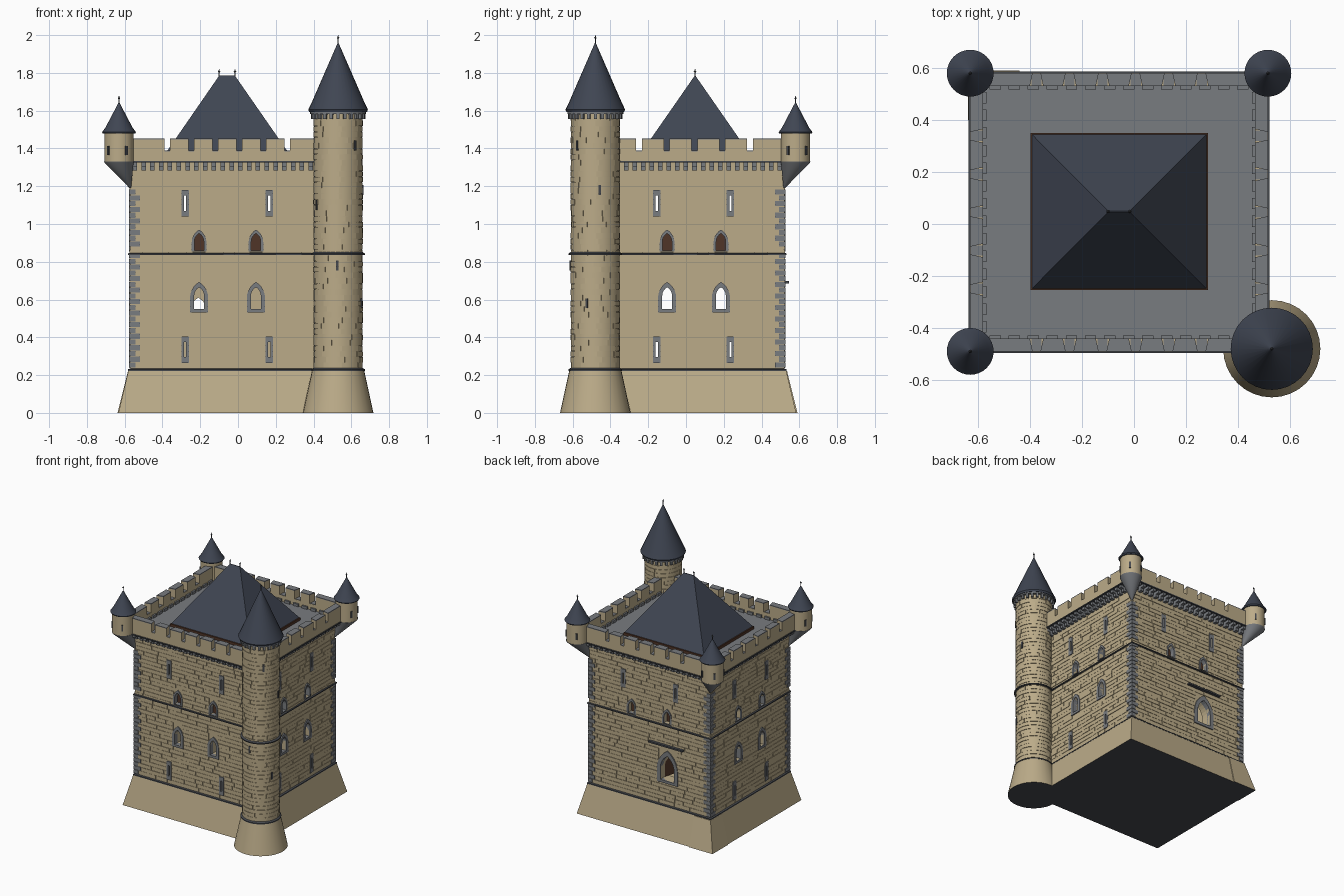
import bpy, bmesh, math, random
from mathutils import Vector as V

if "Cube" in bpy.data.objects:
    bpy.data.objects.remove(bpy.data.objects["Cube"])

random.seed(4)
X0, X1, Y0, Y1 = -0.57, 0.455, -0.43, 0.52      # wall faces of the keep
OV = 0.06                                        # parapet overhang
TX, TY, TR = 0.53, -0.48, 0.13                   # round stair tower


def mat(name, r, g, b):
    m = bpy.data.materials.new(name)
    m.diffuse_color = (r, g, b, 1)
    m.use_nodes = True
    m.node_tree.nodes["Principled BSDF"].inputs["Base Color"].default_value = m.diffuse_color
    return m


SAND = mat("sandstone", 0.50, 0.41, 0.25)
GREY = mat("grey_stone", 0.19, 0.20, 0.215)
DARK = mat("dark_stone", 0.06, 0.065, 0.075)
SLATE = mat("slate", 0.05, 0.06, 0.085)
WOOD = mat("wood", 0.08, 0.035, 0.02)


def loft(bm, rings, wrap=False):
    vs = [[bm.verts.new(p) for p in r] for r in rings]
    n = len(vs[0])
    for a, b in zip(vs, vs[1:] + vs[:1] if wrap else vs[1:]):
        for i in range(n):
            bm.faces.new((a[i], a[(i + 1) % n], b[(i + 1) % n], b[i]))
    if not wrap:
        bm.faces.new(vs[0])
        bm.faces.new(vs[-1])


def obj(name, bm, m, smooth=False):
    bmesh.ops.recalc_face_normals(bm, faces=bm.faces)
    me = bpy.data.meshes.new(name)
    bm.to_mesh(me)
    bm.free()
    me.materials.append(m)
    if smooth:
        me.shade_smooth()
        me.set_sharp_from_angle(angle=math.radians(30))
    o = bpy.data.objects.new(name, me)
    bpy.context.collection.objects.link(o)
    return o


def rect(x0, x1, y0, y1, z):
    return [V((x0, y0, z)), V((x1, y0, z)), V((x1, y1, z)), V((x0, y1, z))]


def keep_rect(d, z):
    return rect(X0 - d, X1 + d, Y0 - d, Y1 + d, z)


def circle(cx, cy, r, z, n=32):
    return [V((cx + r * math.cos(i * math.tau / n), cy + r * math.sin(i * math.tau / n), z)) for i in range(n)]


def lathe(bm, cx, cy, prof, n=32):
    loft(bm, [circle(cx, cy, r, z, n) for r, z in prof])


# Each wall: along direction, outward normal, distance, start, end
WALLS = {"front": (V((1, 0, 0)), V((0, -1, 0)), -Y0, X0, X1),
         "right": (V((0, 1, 0)), V((1, 0, 0)), X1, Y0, Y1),
         "back": (V((1, 0, 0)), V((0, 1, 0)), Y1, X0, X1),
         "left": (V((0, 1, 0)), V((-1, 0, 0)), -X0, Y0, Y1)}


def at(w, u, n, z):
    return w[0] * u + w[1] * (w[2] + n) + V((0, 0, z))


def block(bm, w, u0, u1, n0, n1, z0, z1):
    loft(bm, [[at(w, u, n, z) for u, n in ((u0, n0), (u1, n0), (u1, n1), (u0, n1))] for z in (z0, z1)])


def arch(u, hw, z0, z1):                          # pointed arch outline
    s = z1 - math.sqrt(3) * hw
    right = [(hw * (2 * math.cos(a) - 1), s + 2 * hw * math.sin(a)) for a in [i * math.pi / 15 for i in range(6)]]
    pts = [(-hw, z0), (hw, z0)] + right + [(-x, z) for x, z in right[-2::-1]]
    return [(u + x, z) for x, z in pts]


def slot(u, hw, z0, z1):
    return [(u - hw, z0), (u + hw, z0), (u + hw, z1), (u - hw, z1)]


def ext(w, pts, n):
    return [at(w, u, n, z) for u, z in pts]


# Openings: cutters, stone surrounds, shutters and the door
cut, frames, shutters = bmesh.new(), bmesh.new(), bmesh.new()
holes = {k: [] for k in WALLS}


def opening(k, fn, u, hw, z0, z1, bx, b0, b1):
    w = WALLS[k]
    inner, outer = fn(u, hw, z0, z1), fn(u, hw + bx, z0 - b0, z1 + b1)
    loft(cut, [ext(w, inner, 0.03), ext(w, inner, -0.12)])
    loft(frames, [ext(w, outer, 0.008), ext(w, inner, 0.008), ext(w, inner, -0.03), ext(w, outer, -0.03)], True)
    holes[k].append((u - hw - bx * 0.6, u + hw + bx * 0.6, z0 - b0, z1 + b1))


for k, w in WALLS.items():
    wins, slits = ((-0.206, 0.095), (-0.28, 0.165)) if k in ("front", "back") else ((-0.10, 0.185), (-0.155, 0.235))
    for u in wins:
        opening(k, arch, u, 0.025, 0.86, 0.95, 0.014, 0.005, 0.02)
        loft(shutters, [ext(w, arch(u, 0.027, 0.855, 0.955), n) for n in (-0.03, -0.045)])
        if k != "back":
            opening(k, arch, u, 0.026, 0.55, 0.665, 0.022, 0.018, 0.028)
    for u in slits:
        for z in (1.04, 0.265) if k != "back" else (1.04,):
            opening(k, slot, u, 0.006, z + 0.03, z + 0.11, 0.014, 0.03, 0.03)
B = WALLS["back"]
opening("back", arch, -0.21, 0.058, 0.42, 0.61, 0.03, 0.02, 0.04)
loft(shutters, [[at(B, u, n, z) for u, n in ((-0.153, -0.05), (-0.143, -0.055), (-0.17, -0.14), (-0.18, -0.135))]
                for z in (0.42, 0.56)])
obj("window_surrounds", frames, GREY)
obj("shutters_and_door", shutters, WOOD)
bm = bmesh.new()
block(bm, B, -0.35, -0.06, 0, 0.025, 0.685, 0.697)
obj("door_weather_ledge", bm, DARK)

# Hollow keep wall with cut openings
bm = bmesh.new()
loft(bm, [keep_rect(0, 0.2), keep_rect(0, 1.33)])
keep = obj("keep_walls", bm, SAND)
cav = bmesh.new()
loft(cav, [keep_rect(-0.08, 0.225), keep_rect(-0.08, 1.25)])
cutters = [obj("cavity_cutter", cav, SAND), obj("opening_cutter", cut, SAND)]
for c in cutters:
    c.hide_render = True
    md = keep.modifiers.new("cut", "BOOLEAN")
    md.object, md.operation, md.solver = c, "DIFFERENCE", "EXACT"
dg = bpy.context.evaluated_depsgraph_get()
done = bpy.data.meshes.new_from_object(keep.evaluated_get(dg))
keep.modifiers.clear()
keep.data = done
for c in cutters:
    bpy.data.objects.remove(c)

# Coursed masonry on the four walls
bm = bmesh.new()
H = 0.0298
for k, w in WALLS.items():
    for i in range(35):
        z = 0.238 + i * H
        spans, u = [], w[3]
        for h in sorted(h for h in holes[k] if h[2] < z + H and h[3] > z):
            spans.append((u, h[0]))
            u = h[1]
        for a, b in spans + [(u, w[4])]:
            while a < b - 0.004:
                e = a + random.uniform(0.06, 0.15)
                e = b if e > b - 0.03 else e
                block(bm, w, a, e - 0.002, -0.005, random.uniform(0.002, 0.005), z, z + H - 0.002)
                a = e
obj("wall_masonry", bm, SAND)

# Corner quoins
bm = bmesh.new()
for cx, cy, sx, sy in ((X0, Y0, 1, 1), (X0, Y1, 1, -1), (X1, Y1, -1, -1)):
    for i in range(31):
        a, b = (0.05, 0.028) if i % 2 else (0.028, 0.05)
        z = 0.24 + i * 0.0305
        if abs(z - 0.84) > 0.015:
            xs, ys = sorted((cx - sx * 0.008, cx + sx * a)), sorted((cy - sy * 0.008, cy + sy * b))
            loft(bm, [rect(*xs, *ys, z), rect(*xs, *ys, z + 0.027)])
obj("quoins", bm, GREY)

# Battered plinth, its corner block, tower plinth
bm = bmesh.new()
loft(bm, [keep_rect(0.063, 0), keep_rect(0.01, 0.225)])
loft(bm, [rect(-0.638, -0.44, 0.4, 0.59, 0), rect(-0.582, -0.44, 0.4, 0.535, 0.222)])
lathe(bm, TX, TY, [(0.187, 0), (0.138, 0.225)])
pl = obj("plinth", bm, SAND, True)
pl.data.materials.append(DARK)
for p in pl.data.polygons:
    p.material_index = int(p.normal.z < -0.9)

# String courses
bm = bmesh.new()
for z in (0.223, 0.836):
    loft(bm, [keep_rect(d, z + h) for d, h in ((-0.01, 0), (0.012, 0), (0.012, 0.008), (-0.01, 0.015))], True)
    lathe(bm, TX, TY, [(TR + 0.012, z), (TR + 0.012, z + 0.008), (TR, z + 0.015)])
loft(bm, [keep_rect(d, z) for d, z in ((0, 1.325), (OV + 0.006, 1.325), (OV + 0.006, 1.333), (0, 1.333))], True)
obj("string_courses", bm, DARK, True)

# Corbel table, parapet with splayed crenels, coping
corb, par, cop = bmesh.new(), bmesh.new(), bmesh.new()
for k, w in WALLS.items():
    n = int((w[4] - w[3]) / 0.045)
    for i in range(n):
        u = w[3] + (i + 0.5) * (w[4] - w[3]) / n
        block(corb, w, u - 0.012, u + 0.012, -0.01, 0.03, 1.283, 1.306)
        block(corb, w, u - 0.012, u + 0.012, -0.01, 0.056, 1.304, 1.326)
    lo, hi, mid = w[3] - OV, w[4] + OV, (w[3] + w[4]) / 2
    block(par, w, lo, hi, OV - 0.05, OV, 1.33, 1.385)
    gaps, step = (6, 0.127) if k in ("front", "back") else (5, 0.147)
    cs = [mid + (i - (gaps - 1) / 2) * step for i in range(gaps)]
    for a, b in zip([lo - 0.015] + cs, cs + [hi + 0.015]):
        plan = [(a + 0.015, OV), (b - 0.015, OV), (b - 0.026, OV - 0.05), (a + 0.026, OV - 0.05)]
        loft(par, [[at(w, u, n, z) for u, n in plan] for z in (1.38, 1.447)])
        loft(cop, [[at(w, u, n, z) for u, n in plan] for z in (1.447, 1.453)])
    for c in cs:
        block(cop, w, c - 0.02, c + 0.02, OV - 0.049, OV - 0.001, 1.384, 1.388)
    for i in range(14):                           # drainage blocks along the wall walk
        u = w[3] + (i + 0.5) * (w[4] - w[3]) / 14
        block(cop, w, u - 0.022, u + 0.022, -0.002, 0.012, 1.335, 1.36)
obj("corbels", corb, GREY)
obj("parapet", par, SAND)
obj("parapet_coping", cop, GREY)
bm = bmesh.new()
loft(bm, [keep_rect(OV - 0.01, 1.327), keep_rect(OV - 0.01, 1.34)])
obj("roof_deck", bm, GREY)

# Main hipped roof
bm = bmesh.new()
loft(bm, [rect(-0.398, 0.284, -0.254, 0.35, 1.335), rect(-0.398, 0.284, -0.254, 0.35, 1.36)])
obj("roof_kerb", bm, WOOD)
bm = bmesh.new()
loft(bm, [rect(-0.392, 0.278, -0.248, 0.344, 1.362), rect(-0.1, -0.016, 0.046, 0.05, 1.785)])
obj("main_roof", bm, SLATE)


def finial(bm, x, y, z, h):
    lathe(bm, x, y, [(0.003, z - 0.02), (0.003, z + h * 0.5), (0.007, z + h * 0.6), (0.003, z + h * 0.75), (0.001, z + h)], 8)


fin, roofs, slit = bmesh.new(), bmesh.new(), bmesh.new()
finial(fin, -0.1, 0.048, 1.785, 0.035)
finial(fin, -0.016, 0.048, 1.785, 0.035)


def tower_slit(cx, cy, r, ang, z, h):
    d = V((math.cos(math.radians(ang)), math.sin(math.radians(ang)), 0))
    w = (V((-d.y, d.x, 0)), d, r + d.x * cx + d.y * cy)
    u = w[0].x * cx + w[0].y * cy
    block(slit, w, u - 0.006, u + 0.006, -0.02, 0.006, z - h, z + h)


# Corner turrets on skewed corbel cones
bm, cones = bmesh.new(), bmesh.new()
for cx, cy, ang in ((X0, Y0, 225), (X0, Y1, 135), (X1, Y1, 45)):
    x, y = cx + OV * (1 if cx > 0 else -1), cy + OV * (1 if cy > 0 else -1)
    lathe(bm, x, y, [(0.077, 1.325), (0.077, 1.485)])
    loft(cones, [circle(cx, cy, 0.004, 1.19), circle(x, y, 0.077, 1.325), circle(x, y, 0.079, 1.33)])
    lathe(roofs, x, y, [(0.085, 1.478), (0.09, 1.486), (0.072, 1.51), (0.001, 1.645)])
    finial(fin, x, y, 1.645, 0.033)
    for d in (-75, 0, 75):
        tower_slit(x, y, 0.077, ang + d, 1.39, 0.024)
obj("turrets", bm, SAND, True)
obj("turret_corbel_cones", cones, GREY, True)

# Round stair tower: core, curved masonry, corbels, roof
bm = bmesh.new()
lathe(bm, TX, TY, [(TR - 0.003, 0.2), (TR - 0.003, 1.59)])
for i in range(45):
    z, a = 0.238 + i * H, random.random()
    for j in range(8):
        r = TR + random.uniform(-0.001, 0.002)
        angs = [a + (j + t / 4 * 0.985) * math.tau / 8 for t in range(5)]
        loft(bm, [[V((TX + q * math.cos(g), TY + q * math.sin(g), h)) for q, h in
                   ((TR - 0.01, z), (r, z), (r, z + H - 0.002), (TR - 0.01, z + H - 0.002))] for g in angs])
obj("stair_tower", bm, SAND, True)
bm = bmesh.new()
for i in range(24):
    g = i * math.tau / 24
    d = V((math.cos(g), math.sin(g), 0))
    w = (V((-d.y, d.x, 0)), d, TR + d.x * TX + d.y * TY)
    u = w[0].x * TX + w[0].y * TY
    block(bm, w, u - 0.008, u + 0.008, -0.01, 0.014, 1.555, 1.59)
lathe(bm, TX, TY, [(TR + 0.018, 1.583), (TR + 0.018, 1.6)])
obj("tower_corbels", bm, GREY)
lathe(roofs, TX, TY, [(0.152, 1.592), (0.158, 1.605), (0.139, 1.645), (0.001, 1.962)])
finial(fin, TX, TY, 1.962, 0.038)
for ang, z in ((-92, 0.78), (-47, 1.415), (10, 1.18), (-20, 0.58), (-150, 1.1)):
    tower_slit(TX, TY, TR, ang, z, 0.026)
obj("conical_roofs", roofs, SLATE, True)
obj("finials", fin, DARK, True)
obj("arrow_slits", slit, DARK)
